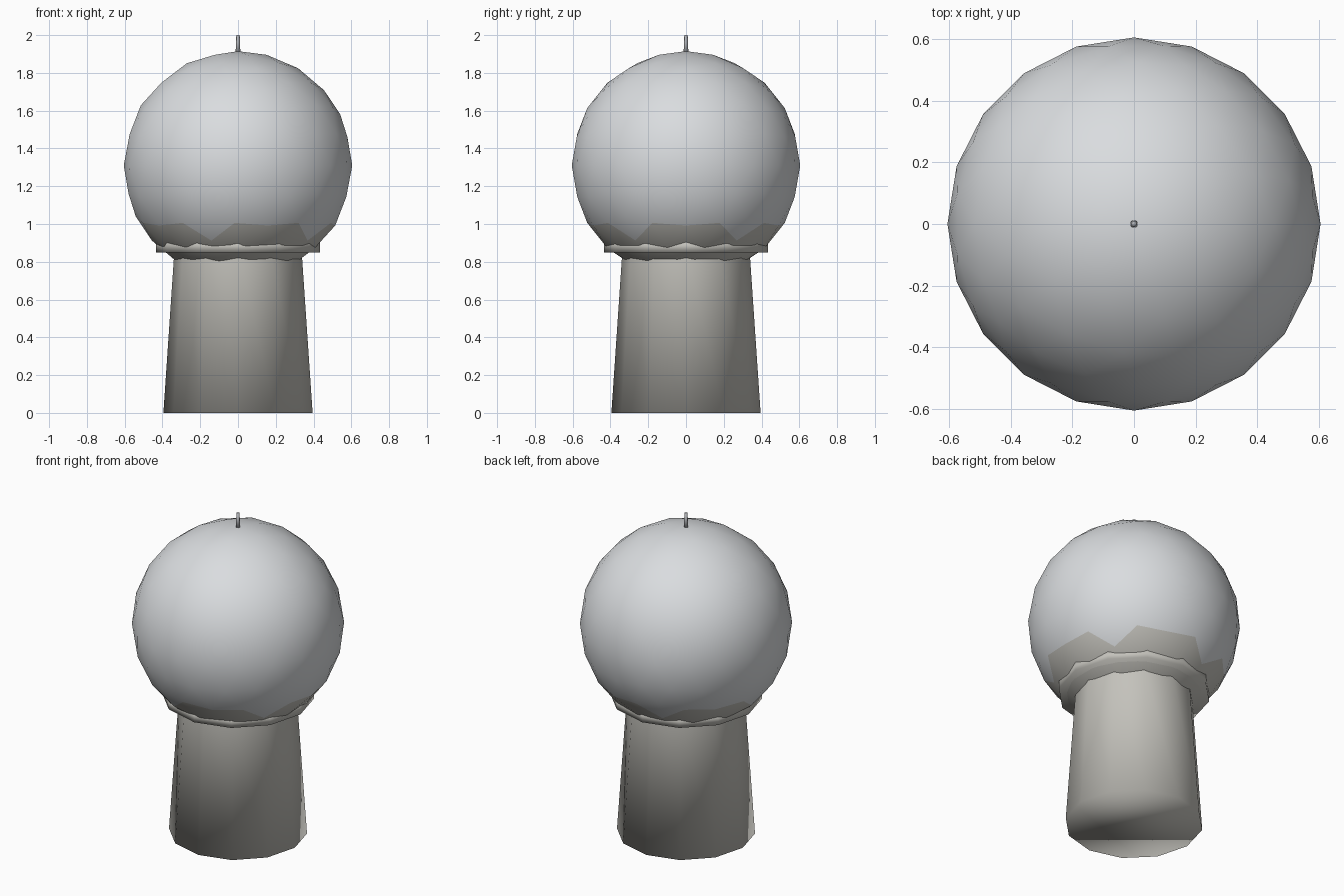
import bpy
import bmesh
from mathutils import Matrix

cube = bpy.data.objects.get("Cube")
if cube:
    bpy.data.objects.remove(cube, do_unlink=True)


def material(name, colour):
    mat = bpy.data.materials.new(name)
    mat.use_nodes = True
    mat.diffuse_color = (*colour, 1)
    mat.node_tree.nodes["Principled BSDF"].inputs["Base Color"].default_value = (*colour, 1)
    return mat


white = material("dome white", (0.70, 0.72, 0.74))
concrete = material("warm concrete", (0.55, 0.54, 0.50))
metal = material("rod grey", (0.42, 0.43, 0.45))


def add_object(name, bm, *mats):
    for face in bm.faces:
        face.smooth = True
    mesh = bpy.data.meshes.new(name)
    bm.to_mesh(mesh)
    bm.free()
    for mat in mats:
        mesh.materials.append(mat)
    obj = bpy.data.objects.new(name, mesh)
    bpy.context.collection.objects.link(obj)
    return obj


def add_drum(name, sides, z0, z1, r0, r1, mat, open_top=False):
    """Straight or tapered round part standing between two heights."""
    bm = bmesh.new()
    bmesh.ops.create_cone(bm, cap_ends=True, segments=sides, radius1=r0, radius2=r1,
                          depth=z1 - z0, matrix=Matrix.Translation((0, 0, (z0 + z1) / 2)))
    if open_top:
        top = [f for f in bm.faces if f.normal.z > 0.9]
        bmesh.ops.delete(bm, geom=top, context='FACES_ONLY')
    return add_object(name, bm, mat)


# Tapered tower, its top hidden inside the dome
add_drum("tower", 12, 0, 0.87, 0.395, 0.336, concrete, open_top=True)

# Collar around the bottom of the dome
add_drum("collar", 12, 0.85, 0.91, 0.435, 0.435, concrete)

# Dome: faces wholly below the skirt line take the tower colour
bm = bmesh.new()
bmesh.ops.create_icosphere(bm, subdivisions=3, radius=0.605,
                           matrix=Matrix.Translation((0, 0, 1.31)))
for face in bm.faces:
    face.material_index = int(all(v.co.z < 1.015 for v in face.verts))
add_object("dome", bm, white, concrete)

# Lightning rod
add_drum("lightning_rod", 8, 1.90, 2.0, 0.013, 0.009, metal)
